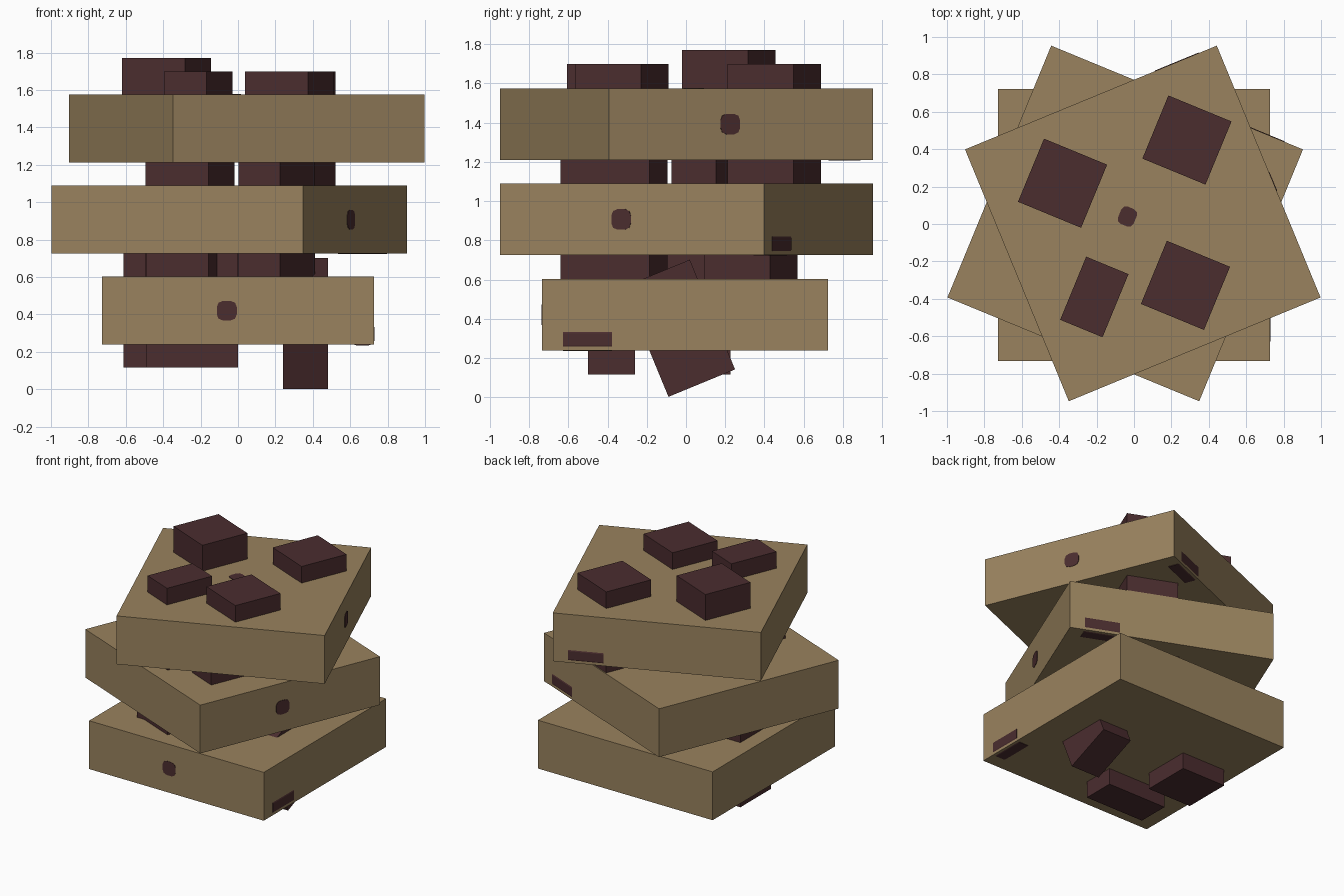
import bpy, bmesh, math
from mathutils import Matrix, Vector

cube = bpy.data.objects.get("Cube")
if cube:
    bpy.data.objects.remove(cube, do_unlink=True)


def material(name, rgb):
    m = bpy.data.materials.new(name)
    m.use_nodes = True
    m.diffuse_color = (*rgb, 1)
    m.node_tree.nodes["Principled BSDF"].inputs["Base Color"].default_value = (*rgb, 1)
    return m


DOUGH = material("biscuit tan", (0.32, 0.225, 0.112))
CHOC = material("dark chocolate", (0.07, 0.026, 0.028))
TURN = math.radians(22.4)


def box(name, size, loc, mat, rot=Matrix(), frame=Matrix(), bevel=0, axis=None):
    """Box in a layer frame; bevel cuts the corners running along one axis."""
    bm = bmesh.new()
    bmesh.ops.create_cube(bm, size=1)
    bmesh.ops.scale(bm, vec=Vector(size), verts=bm.verts)
    if bevel:
        edges = [e for e in bm.edges
                 if abs((e.verts[0].co - e.verts[1].co).normalized()[axis]) > 0.9]
        bmesh.ops.bevel(bm, geom=edges, offset=bevel, segments=2, profile=0.5,
                        affect='EDGES')
    me = bpy.data.meshes.new(name)
    bm.to_mesh(me)
    bm.free()
    me.materials.append(mat)
    ob = bpy.data.objects.new(name, me)
    bpy.context.collection.objects.link(ob)
    ob.matrix_world = frame @ Matrix.Translation(loc) @ rot
    return ob


# Three biscuits: name, centre, turn about z
layers = [("bottom", (0, -0.005, 0.42), 0),
          ("middle", (-0.047, 0.003, 0.907), math.pi / 2 - TURN),
          ("top", (0.047, 0.003, 1.393), math.pi / 2 + TURN)]
for name, centre, angle in layers:
    frame = Matrix.Translation(centre) @ Matrix.Rotation(angle, 4, 'Z')
    box(name + "_biscuit", (1.456, 1.456, 0.364), (0, 0, 0), DOUGH, frame=frame)
    # Small chip flush in one side, larger chip flush in a lower edge
    box(name + "_side_chip", (0.107, 0.1, 0.104), (-0.06, -0.681, 0), CHOC,
        frame=frame, bevel=0.032, axis=1)
    box(name + "_edge_chip", (0.13, 0.25, 0.121), (0.666, -0.497, -0.1245), CHOC,
        frame=frame, bevel=0.03, axis=1)
    # Tall chips running right through the lower two biscuits
    if name != "top":
        box(name + "_long_chip", (0.49, 0.24, 0.61), (-0.245, -0.375, 0), CHOC, frame=frame)
        box(name + "_square_chip", (0.365, 0.365, 0.61), (-0.43, 0.05, 0), CHOC, frame=frame)

# Leaning chip through the bottom biscuit
box("leaning_chip", (0.24, 0.367, 0.605), (0.36, -0.035, 0.352), CHOC,
    rot=Matrix.Rotation(TURN, 4, 'X'))

# Chips turned the other way: name, size, x, y, z low, z high
spin = Matrix.Rotation(-TURN, 4, 'Z')
chips = [("top_chip_tall", 0.365, 0.365, -0.382, 0.218, 1.30, 1.77),
         ("top_chip_back", 0.365, 0.365, 0.283, 0.449, 1.09, 1.70),
         ("top_chip_front", 0.365, 0.365, 0.275, -0.328, 1.30, 1.70),
         ("top_chip_narrow", 0.245, 0.365, -0.212, -0.390, 1.30, 1.70),
         ("middle_chip_low", 0.365, 0.365, 0.17, 0.33, 0.59, 0.95),
         ("middle_chip_high", 0.365, 0.245, -0.27, 0.11, 0.95, 1.215)]
for name, sx, sy, x, y, low, high in chips:
    box(name, (sx, sy, high - low), (x, y, (low + high) / 2), CHOC, rot=spin)

# Small chip flush in the top surface
box("top_centre_chip", (0.09, 0.1, 0.08), (-0.035, 0.04, 1.538), CHOC,
    rot=spin, bevel=0.028, axis=2)
